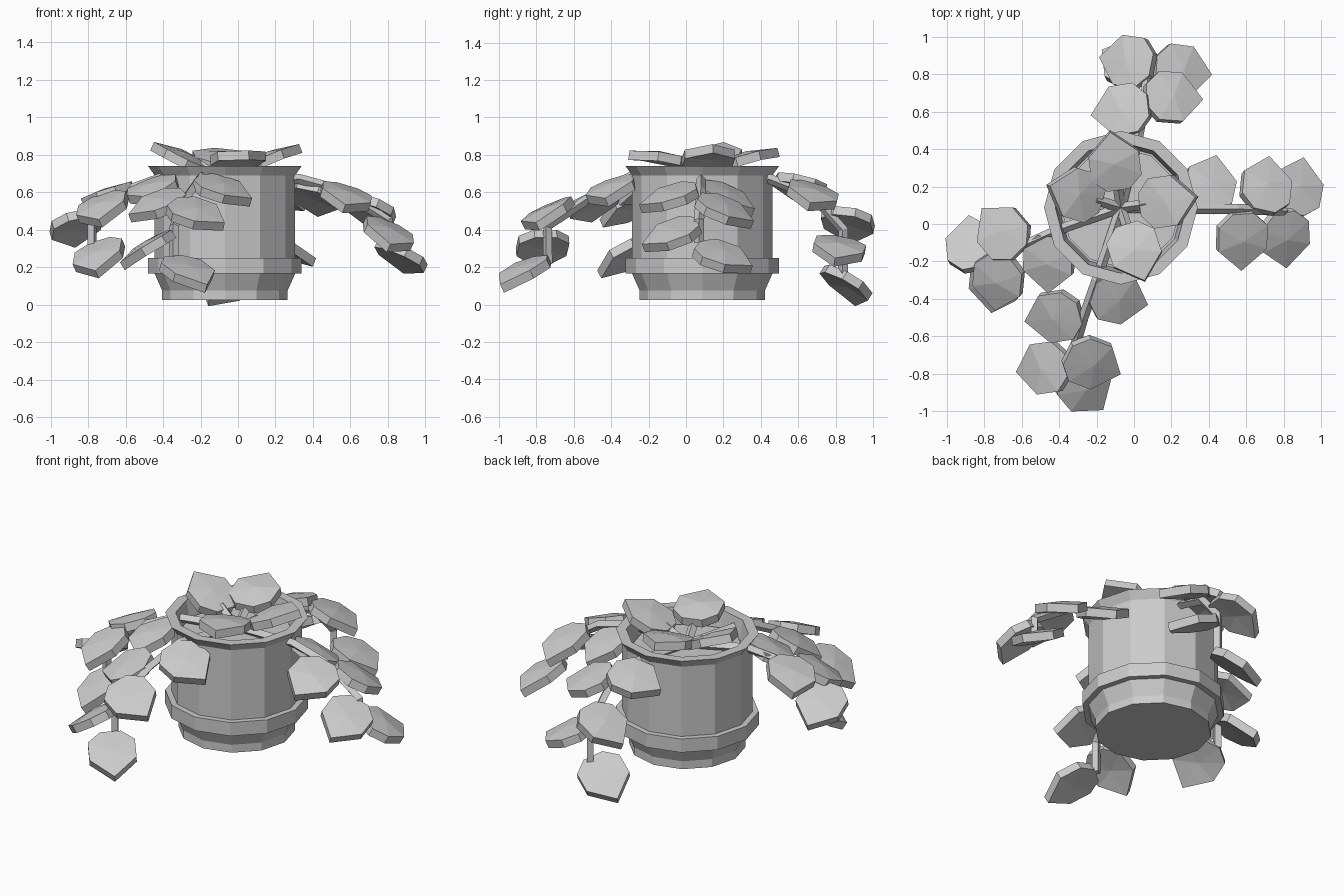
import bpy, bmesh
from math import sin, cos, pi, radians
from mathutils import Vector, Matrix

cube = bpy.data.objects.get("Cube")
if cube:
    bpy.data.objects.remove(cube, do_unlink=True)

shade = (0.6, 0.6, 0.6, 1)
grey = bpy.data.materials.new("plain_grey")
grey.use_nodes = True
grey.diffuse_color = shade
grey.node_tree.nodes["Principled BSDF"].inputs["Base Color"].default_value = shade

POT = Vector((-0.07, 0.087, 0))
ROOT = POT + Vector((0, 0, 0.66))


def link(name, data):
    data.materials.append(grey)
    obj = bpy.data.objects.new(name, data)
    bpy.context.collection.objects.link(obj)


def finish(name, bm):
    bmesh.ops.recalc_face_normals(bm, faces=bm.faces)
    mesh = bpy.data.meshes.new(name)
    bm.to_mesh(mesh)
    bm.free()
    link(name, mesh)


def heading_vector(degrees):
    angle = radians(degrees)
    return Vector((cos(angle), sin(angle), 0))


def lathe(name, profile, sides=12):
    """Turn a (radius, height) profile about the pot axis and cap both ends."""
    bm = bmesh.new()
    rings = [[bm.verts.new(POT + radius * heading_vector(360 * i / sides) + Vector((0, 0, height)))
              for i in range(sides)] for radius, height in profile]
    for low, high in zip(rings, rings[1:]):
        for i in range(sides):
            j = (i + 1) % sides
            bm.faces.new((low[i], low[j], high[j], high[i]))
    bm.faces.new(rings[0][::-1])
    bm.faces.new(rings[-1])
    finish(name, bm)


def stem(name, points):
    """Square-section stem along a bent path."""
    curve = bpy.data.curves.new(name, "CURVE")
    curve.dimensions = "3D"
    curve.bevel_depth = 0.027
    curve.bevel_resolution = 0
    curve.use_fill_caps = True
    spline = curve.splines.new("POLY")
    spline.points.add(len(points) - 1)
    spline.use_smooth = False
    for point, position in zip(spline.points, points):
        point.co = (*position, 1)
    link(name, curve)


def leaf(name, centre, heading, pitch, lean):
    """Thick seven-sided leaf, domed on top; pitch is the droop of its tip."""
    half = [(0.05, 0.135), (-0.08, 0.135), (-0.15, 0.06)]
    outline = [(0.17, 0)] + half + [(u, -v) for u, v in reversed(half)]
    slope = radians(pitch)
    along = heading_vector(heading) * cos(slope) - Vector((0, 0, sin(slope)))
    up = lean + Vector((0, 0, 1))
    up = (up - along * up.dot(along)).normalized()
    frame = Matrix((along, up.cross(along), up)).transposed()
    bm = bmesh.new()

    def place(u, v, offset):
        dome = offset - u * u - 0.7 * v * v
        return bm.verts.new(centre + frame @ Vector((u, v, dome)))

    top, low = [[place(u, v, offset) for u, v in outline] for offset in (0.025, -0.025)]
    mid_top, mid_low = place(0, 0, 0.02), place(0, 0, -0.03)
    for i in range(len(outline)):
        j = (i + 1) % len(outline)
        bm.faces.new((top[i], top[j], mid_top))
        bm.faces.new((low[j], low[i], mid_low))
        bm.faces.new((top[j], top[i], low[i], low[j]))
    finish(name, bm)


def vine(side, outward, path, drop, leaves):
    """Stem over the rim with a hanging end, and leaves leaning outward."""
    points = [ROOT] + [Vector(p) for p in path]
    points.append(points[-1] - Vector((0, 0, drop)))
    stem(side + "_stem", points)
    for n, (x, y, z, heading, pitch, lean) in enumerate(leaves, 1):
        leaf(f"{side}_leaf_{n}", Vector((x, y, z)), heading, pitch,
             lean * heading_vector(outward))


# Pot: foot, flare, raised band, body, rim lip and sunken soil
lathe("pot", [(0.335, 0.025), (0.335, 0.075), (0.375, 0.165), (0.41, 0.165), (0.41, 0.25),
              (0.375, 0.25), (0.375, 0.69), (0.41, 0.74), (0.35, 0.74), (0.33, 0.62)])
lathe("soil", [(0.32, 0.6), (0.32, 0.64)])

# Four trailing vines; each leaf is its position, heading, droop and lean
vine("front", -90, [(-0.2, -0.3, 0.68), (-0.27, -0.5, 0.58), (-0.34, -0.74, 0.42)], 0.2,
     [(-0.08, -0.4, 0.63, -12, 20, 0.3), (-0.43, -0.5, 0.55, 188, 22, 0.3),
      (-0.49, -0.77, 0.32, 188, 32, 0), (-0.22, -0.75, 0.5, -20, 20, 0.4),
      (-0.26, -0.88, 0.19, -50, 28, 0.1)])
vine("right", 180, [(-0.4, -0.03, 0.68), (-0.62, -0.13, 0.6), (-0.78, -0.19, 0.45)], 0.15,
     [(-0.46, -0.21, 0.63, -90, 18, 0.3), (-0.71, -0.04, 0.6, 130, 17, 0.3),
      (-0.87, -0.1, 0.43, 95, 28, 0.2), (-0.73, -0.31, 0.53, -95, 25, 0.3),
      (-0.75, -0.33, 0.27, -95, 30, 0.3)])
vine("left", 0, [(0.33, 0.08, 0.67), (0.55, 0.08, 0.61), (0.8, 0.07, 0.45)], 0.12,
     [(0.41, 0.22, 0.59, 78, 26, 0.2), (0.58, -0.09, 0.59, -92, 18, 0.3),
      (0.71, 0.21, 0.52, 85, 24, 0.3), (0.81, -0.08, 0.39, -88, 22, 0.4),
      (0.88, 0.2, 0.27, 80, 20, 0.4)])
vine("back", 90, [(0.02, 0.45, 0.67), (0.06, 0.68, 0.58), (0.08, 0.84, 0.4)], 0.24,
     [(-0.07, 0.61, 0.65, 190, 14, 0.25), (0.21, 0.68, 0.6, -5, 18, 0.3),
      (-0.04, 0.87, 0.45, 172, 28, 0.1), (0.26, 0.82, 0.31, -8, 20, 0.2),
      (-0.04, 0.87, 0.12, 155, 30, 0.4)])

# Crown leaves fanned around the pot, rising outward over the rim on short stalks
for name, angle, rise in (("left", 8, 21), ("back", 98, 14), ("right", 163, 25), ("front", -72, 9)):
    centre = ROOT + heading_vector(angle) * 0.24 + Vector((0, 0, 0.14))
    leaf(f"crown_leaf_{name}", centre, angle, -rise, Vector())
    stem(f"crown_stalk_{name}", [ROOT, ROOT.lerp(centre, 0.6)])
